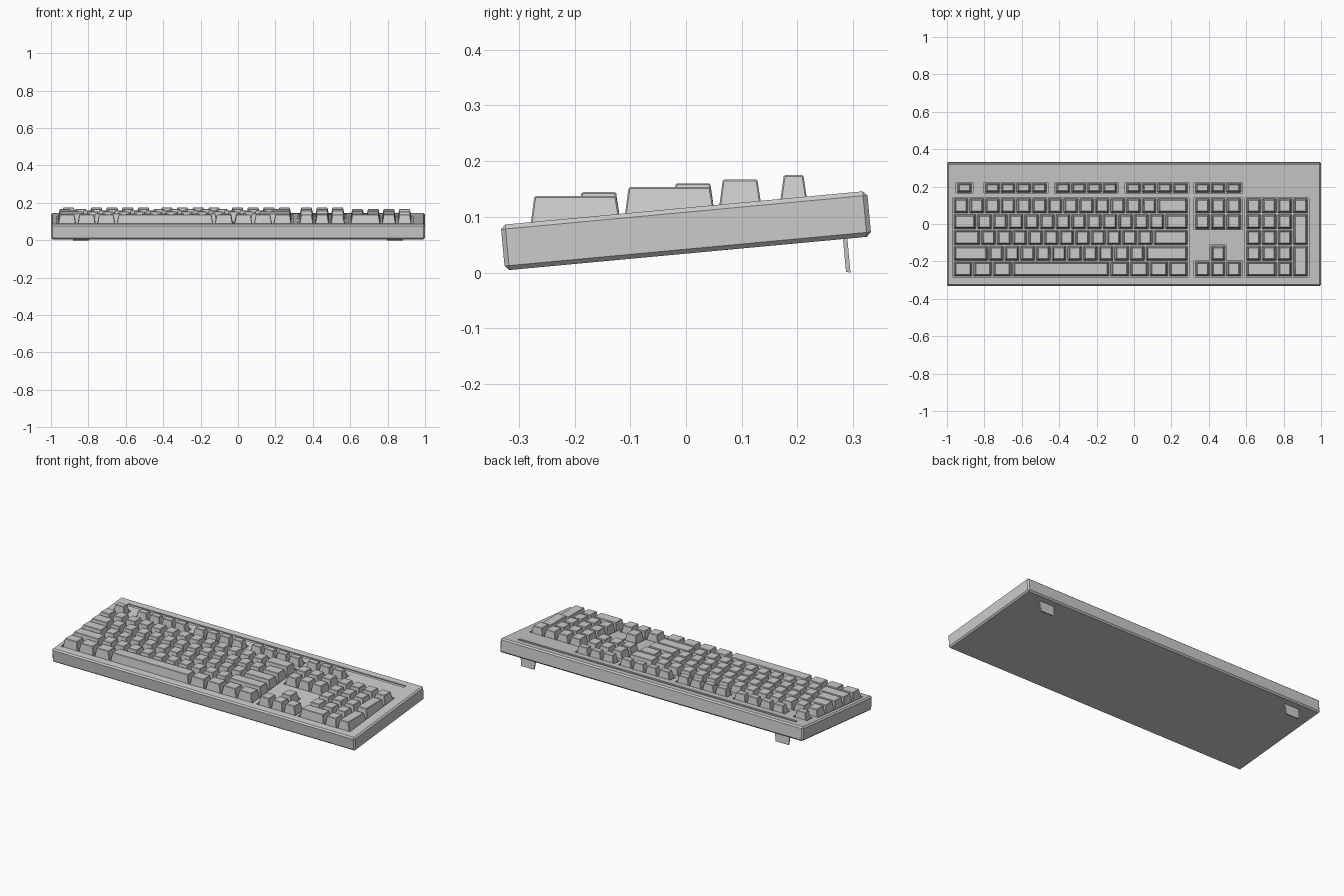
import bpy, bmesh, math
from mathutils import Matrix, Vector

old = bpy.data.objects.get("Cube")
if old:
    bpy.data.objects.remove(old, do_unlink=True)

grey = bpy.data.materials.new("plain grey")
grey.use_nodes = True
GREY = (0.6, 0.6, 0.6, 1)
grey.diffuse_color = GREY
grey.node_tree.nodes["Principled BSDF"].inputs["Base Color"].default_value = GREY

TILT = math.radians(5.3)
HALF = 0.041            # half thickness of the case
LIFT = 0.075            # height of the case centre
PLACE = Matrix.Translation((0, 0, LIFT)) @ Matrix.Rotation(TILT, 4, 'X')
U = 0.0838              # key pitch
LEFT = -0.9665          # left edge of the main block
GAP = 0.0035            # half the gap between keys
DEPTH = 0.01            # depth of the key wells
ROWS = [-0.241, -0.1565, -0.072, 0.0125, 0.097, 0.193]      # row centres
TOPS = [0.137, 0.144, 0.153, 0.160, 0.167, 0.175]           # key top heights


def local_y(y):
    return (y + HALF * math.sin(TILT)) / math.cos(TILT)


def surface_z(y):
    return LIFT + local_y(y) * math.sin(TILT) + HALF * math.cos(TILT)


def finish(name, bm):
    bmesh.ops.recalc_face_normals(bm, faces=bm.faces)
    mesh = bpy.data.meshes.new(name)
    bm.to_mesh(mesh)
    bm.free()
    mesh.materials.append(grey)
    obj = bpy.data.objects.new(name, mesh)
    bpy.context.collection.objects.link(obj)
    return obj


def prism(bm, bottom, top):
    """Join a bottom and a top quad into a closed block."""
    b = [bm.verts.new(p) for p in bottom]
    t = [bm.verts.new(p) for p in top]
    bm.faces.new(b[::-1])
    bm.faces.new(t)
    for i in range(4):
        j = (i + 1) % 4
        bm.faces.new((b[i], b[j], t[j], t[i]))


def quad(x0, x1, y0, y1, z):
    """Rectangle corners; z is a number or a function of y."""
    h = z if callable(z) else (lambda y: z)
    return [(x, y, h(y)) for x, y in ((x0, y0), (x1, y0), (x1, y1), (x0, y1))]


def bevel(obj, width):
    mod = obj.modifiers.new("edge bevel", 'BEVEL')
    mod.width = width
    mod.segments = 1
    mod.limit_method = 'ANGLE'


# Case: tilted slab with chamfered edges
bm = bmesh.new()
prism(bm, quad(-1, 1, -0.33, 0.33, -HALF), quad(-1, 1, -0.33, 0.33, HALF))
case = finish("case", bm)
bevel(case, 0.008)

# Wells around the key groups, and the long groove behind them
cutters = []


def cut(x0, x1, y0, y1, depth):
    bm = bmesh.new()
    a, b = local_y(y0), local_y(y1)
    prism(bm, quad(x0, x1, a, b, HALF - depth), quad(x0, x1, a, b, HALF + 0.05))
    cutter = finish("well_cutter", bm)
    cutter.hide_render = True
    cutters.append(cutter)
    mod = case.modifiers.new("well", 'BOOLEAN')
    mod.operation = 'DIFFERENCE'
    mod.solver = 'EXACT'
    mod.object = cutter


def well(start, units, low, high):
    """Well from a start column, a width in units and a range of rows."""
    half = 0.028 if low == 5 else 0.043
    x = LEFT + start * U
    cut(x - 0.004, x + units * U + 0.004, ROWS[low] - half, ROWS[high] + half, DEPTH)


NAV, PAD, ESC = 15.4, 18.66, 0.22
for args in ((0, 15, 0, 4), (ESC, 1, 5, 5), (2, 4, 5, 5), (6.5, 4, 5, 5), (11, 4, 5, 5),
             (NAV, 3, 5, 5), (NAV, 3, 3, 4), (NAV, 3, 0, 0), (NAV + 1, 1, 0, 1),
             (PAD, 4, 0, 4)):
    well(*args)
cut(-0.92, 0.915, 0.261, 0.28, 0.006)

# Bake the cuts and tilt the case
bpy.context.view_layer.update()
graph = bpy.context.evaluated_depsgraph_get()
baked = bpy.data.meshes.new_from_object(case.evaluated_get(graph))
case.modifiers.clear()
case.data = baked
baked.transform(PLACE)
for cutter in cutters:
    bpy.data.objects.remove(cutter, do_unlink=True)


# Keys: tapered caps with level tops on the sloping case
def key(bm, start, units, row, rows=1):
    x0 = LEFT + start * U + GAP
    x1 = LEFT + (start + units) * U - GAP
    half = 0.025 if row == 5 else 0.0385
    y0, y1 = ROWS[row] - half, ROWS[row + rows - 1] + half
    dx, dy = 0.010, 0.0075
    prism(bm, quad(x0, x1, y0, y1, lambda y: surface_z(y) - DEPTH - 0.001),
          quad(x0 + dx, x1 - dx, y0 + dy, y1 - dy, TOPS[row]))


def key_group(name, runs, tall=()):
    """Runs are (start, row, widths); tall keys are (start, row) over two rows."""
    bm = bmesh.new()
    for start, row, widths in runs:
        for w in widths:
            key(bm, start, w, row)
            start += w
    for start, row in tall:
        key(bm, start, 1, row, 2)
    bevel(finish(name, bm), 0.0025)


ONE = [1]
key_group("main_keys", [
    (0, 4, ONE * 13 + [2]),
    (0, 3, [1.5] + ONE * 12 + [1.5]),
    (0, 2, [1.75] + ONE * 11 + [2.25]),
    (0, 1, [2.25] + ONE * 10 + [2.75]),
    (0, 0, [1.25] * 3 + [6.25] + [1.25] * 4)])
key_group("function_keys", [(ESC, 5, ONE)] + [(s, 5, ONE * 4) for s in (2, 6.5, 11)])
key_group("navigation_keys", [(NAV, row, ONE * 3) for row in (3, 4, 5)])
key_group("arrow_keys", [(NAV, 0, ONE * 3), (NAV + 1, 1, ONE)])
key_group("number_pad_keys",
          [(PAD, 4, ONE * 4), (PAD, 0, [2, 1])] + [(PAD, row, ONE * 3) for row in (1, 2, 3)],
          tall=[(PAD + 3, 0), (PAD + 3, 2)])

# Folding feet under the back edge
for side, name in ((-1, "right_foot"), (1, "left_foot")):
    bm = bmesh.new()
    c = side * 0.84
    prism(bm, quad(c - 0.043, c + 0.043, 0.287, 0.295, lambda y: 0.001 if y < 0.29 else 0),
          quad(c - 0.05, c + 0.05, 0.281, 0.289, 0.066))
    finish(name, bm)
